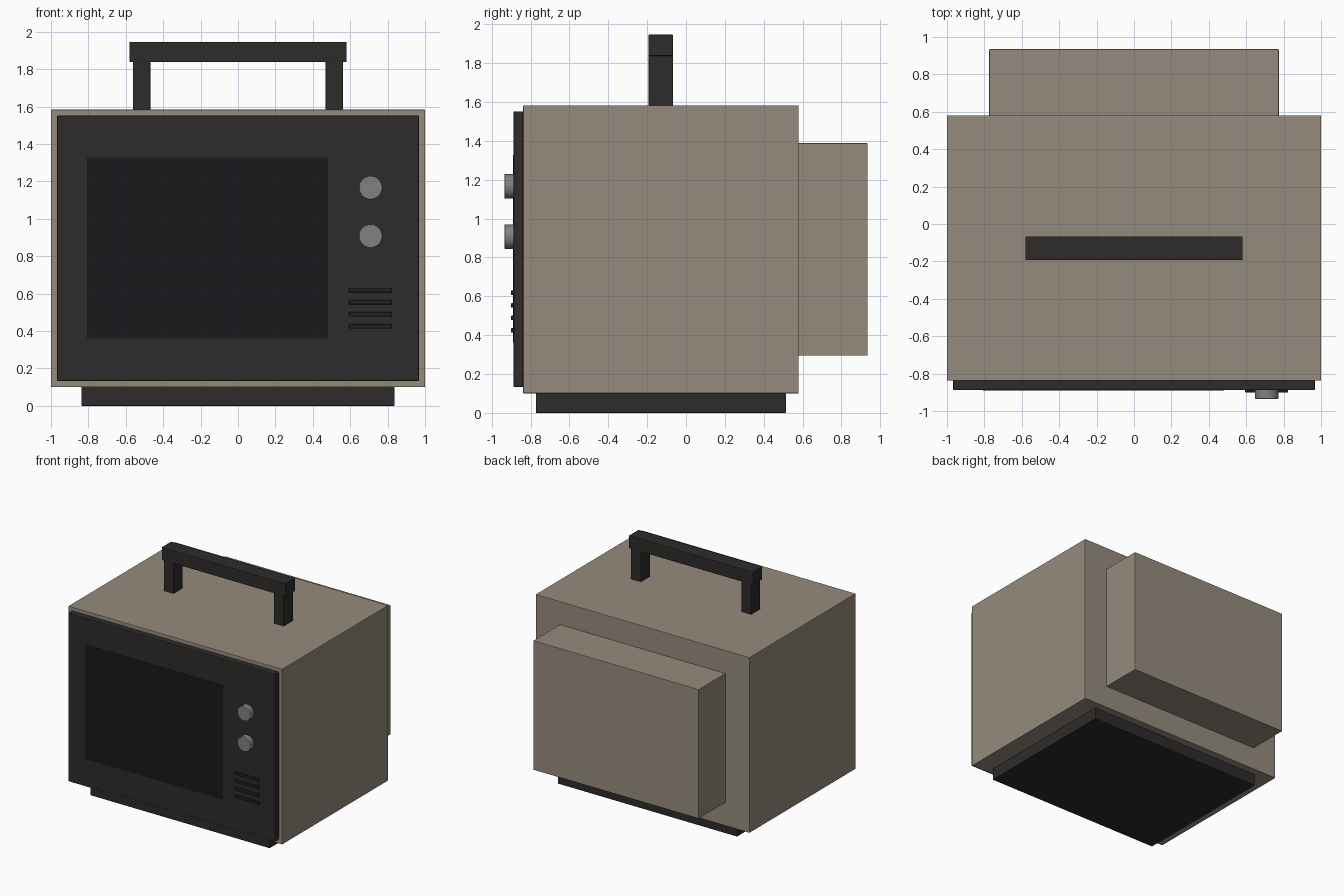
import bpy
import math

if "Cube" in bpy.data.objects:
    bpy.data.objects.remove(bpy.data.objects["Cube"])


def material(name, r, g, b):
    m = bpy.data.materials.new(name)
    m.diffuse_color = (r, g, b, 1)
    m.use_nodes = True
    m.node_tree.nodes["Principled BSDF"].inputs["Base Color"].default_value = m.diffuse_color
    return m


BEIGE = material("beige_shell", 0.30, 0.26, 0.205)
DARK = material("dark_plastic", 0.027, 0.025, 0.024)
BLACK = material("vent_black", 0.015, 0.015, 0.015)
GLASS = material("screen_glass", 0.009, 0.010, 0.012)
METAL = material("knob_grey", 0.22, 0.22, 0.22)


def finish(obj, name, mat, bevel):
    obj.name = name
    obj.data.materials.append(mat)
    if bevel:
        mod = obj.modifiers.new("soft_edges", 'BEVEL')
        mod.width = bevel
        mod.segments = 2
        mod.limit_method = 'ANGLE'
    return obj


def box(name, x, y, z, mat, bevel=0.004):
    """Box from (min, max) ranges on each axis."""
    bpy.ops.mesh.primitive_cube_add(size=1)
    obj = bpy.context.object
    obj.location = [(a + b) / 2 for a, b in (x, y, z)]
    obj.scale = [b - a for a, b in (x, y, z)]
    bpy.ops.object.transform_apply(location=False, rotation=False, scale=True)
    return finish(obj, name, mat, bevel)


# Cabinet, rear tube housing and plinth
box("cabinet", (-1, 1), (-0.838, 0.58), (0.10, 1.583), BEIGE)
box("rear_housing", (-0.774, 0.774), (0.56, 0.935), (0.295, 1.388), BEIGE)
box("plinth", (-0.838, 0.838), (-0.773, 0.515), (0, 0.105), DARK)

# Front panel and screen
box("front_panel", (-0.968, 0.968), (-0.888, -0.83), (0.133, 1.552), DARK, 0.006)
box("screen", (-0.807, 0.481), (-0.890, -0.87), (0.361, 1.328), GLASS, 0)

# Control knobs
for i, z in enumerate((1.166, 0.907)):
    bpy.ops.mesh.primitive_cylinder_add(
        vertices=32, radius=0.063, depth=0.057,
        location=(0.709, -0.9065, z), rotation=(math.pi / 2, 0, 0))
    knob = finish(bpy.context.object, f"knob_{i + 1}", METAL, 0.004)
    bpy.ops.object.shade_smooth_by_angle(angle=math.radians(40))

# Speaker vent bars
for i in range(4):
    z = 0.618 - i * 0.0645
    box(f"vent_bar_{i + 1}", (0.594, 0.824), (-0.901, -0.88),
        (z - 0.012, z + 0.012), BLACK, 0.005)

# Carrying handle
for side, s in (("left", -1), ("right", 1)):
    box(f"handle_post_{side}", sorted((s * 0.468, s * 0.562)),
        (-0.192, -0.067), (1.575, 1.845), DARK)
box("handle_bar", (-0.58, 0.58), (-0.193, -0.066), (1.837, 1.946), DARK)
